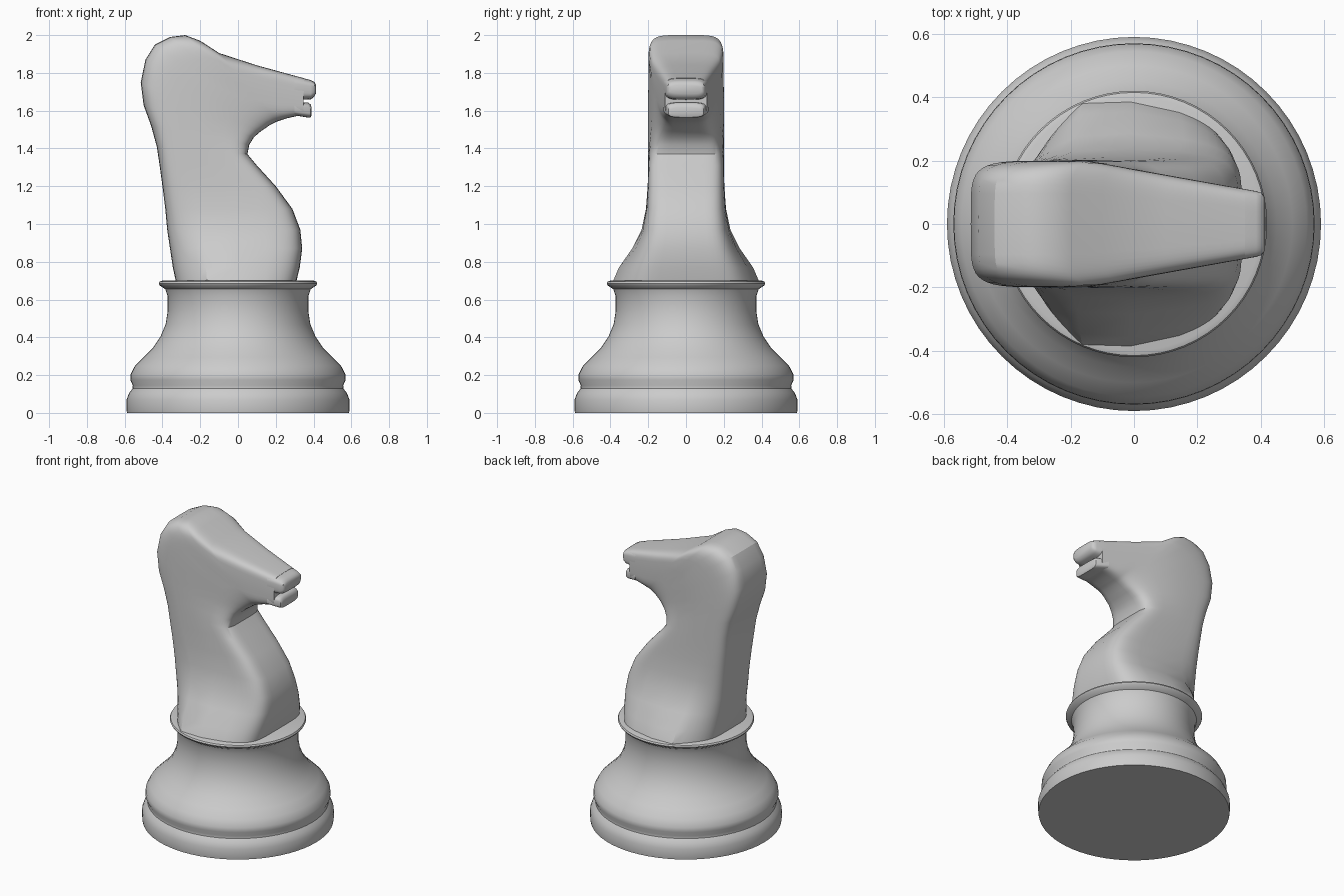
import bpy, bmesh, math

cube = bpy.data.objects.get("Cube")
if cube:
    bpy.data.objects.remove(cube, do_unlink=True)

grey = bpy.data.materials.new("plain_grey")
grey.use_nodes = True
colour = (0.6, 0.6, 0.6, 1)
grey.diffuse_color = colour
grey.node_tree.nodes["Principled BSDF"].inputs["Base Color"].default_value = colour


def loft(name, rings, angle):
    """Skin closed rings of equal length, cap both ends and shade."""
    bm = bmesh.new()
    loops = [[bm.verts.new(p) for p in ring] for ring in rings]
    n = len(loops[0])
    for a, b in zip(loops, loops[1:]):
        for i in range(n):
            j = (i + 1) % n
            bm.faces.new((a[i], a[j], b[j], b[i]))
    bm.faces.new(loops[0][::-1])
    bm.faces.new(loops[-1])
    bmesh.ops.recalc_face_normals(bm, faces=bm.faces)
    mesh = bpy.data.meshes.new(name)
    bm.to_mesh(mesh)
    bm.free()
    obj = bpy.data.objects.new(name, mesh)
    bpy.context.collection.objects.link(obj)
    mesh.materials.append(grey)
    bpy.ops.object.select_all(action="DESELECT")
    obj.select_set(True)
    bpy.context.view_layer.objects.active = obj
    bpy.ops.object.shade_smooth_by_angle(angle=math.radians(angle))
    return obj


def clamp(v):
    return max(0, min(1, v))


def power(v, e):
    return math.copysign(abs(v) ** e, v)


def half_width(x, z, w):
    """Spread the skirt most amidships and taper the head to the muzzle."""
    spread = min(clamp((x + 0.36) / 0.2), 1 - 0.5 * clamp((x - 0.05) / 0.27))
    w = min(w, 0.2) + max(0, w - 0.2) * spread
    head = 0.2 - 0.18 * max(0, x + 0.15)
    return w + (min(w, head) - w) * clamp((z - 1.35) / 0.15)


def section(back, front, w, e=0.36, n=48):
    """Rounded box section spanning two points of the side outline."""
    ring = []
    for i in range(n):
        a = math.tau * i / n
        t = 0.5 + 0.5 * power(math.cos(a), e)
        x = back[0] + (front[0] - back[0]) * t
        z = back[1] + (front[1] - back[1]) * t
        ring.append((x, half_width(x, z, w) * power(math.sin(a), e), z))
    return ring


# Turned pedestal
profile = [(.588, 0), (.59, .015), (.59, .07), (.577, .105), (.558, .128),
           (.557, .145), (.57, .175), (.568, .205), (.545, .25), (.5, .295),
           (.45, .345), (.41, .405), (.383, .47), (.372, .54), (.373, .62),
           (.385, .655), (.415, .675), (.42, .685), (.415, .695), (.4, .7)]
loft("pedestal", [[(r * math.cos(math.tau * i / 64), r * math.sin(math.tau * i / 64), z)
                   for i in range(64)] for r, z in profile], 30)

# Chest, neck and head: back point, front point, half width
body = [((-.33, .70), (.31, .70), .385), ((-.345, .77), (.327, .77), .355),
        ((-.36, .87), (.34, .87), .285), ((-.375, .97), (.33, .97), .235),
        ((-.385, 1.08), (.288, 1.08), .212), ((-.40, 1.2), (.20, 1.2), .203),
        ((-.415, 1.31), (.10, 1.31), .2), ((-.43, 1.41), (.05, 1.37), .2),
        ((-.46, 1.52), (.06, 1.42), .2), ((-.50, 1.63), (.085, 1.46), .203),
        ((-.515, 1.75), (.12, 1.49), .206), ((-.49, 1.87), (.15, 1.51), .206),
        ((-.44, 1.95), (.17, 1.525), .203), ((-.36, 1.99), (.19, 1.535), .2),
        ((-.28, 2.0), (.2, 1.54), .2), ((-.2, 1.97), (.215, 1.545), .2),
        ((-.1, 1.905), (.23, 1.55), .2), ((.1, 1.84), (.26, 1.56), .2),
        ((.3, 1.785), (.32, 1.573), .2), ((.35, 1.772), (.345, 1.572), .2)]
loft("horse_body", [section(*s) for s in body], 30)

# Lips, parted by the mouth notch
lips = {
    "upper_lip": [((.3, 1.783), (.3, 1.655), .2), ((.385, 1.762), (.385, 1.66), .105),
                  ((.405, 1.752), (.402, 1.672), .098), ((.413, 1.735), (.412, 1.69), .085)],
    "lower_lip": [((.3, 1.645), (.3, 1.575), .12), ((.372, 1.643), (.372, 1.563), .1),
                  ((.385, 1.632), (.385, 1.565), .094), ((.39, 1.615), (.39, 1.575), .082)],
}
for name, parts in lips.items():
    loft(name, [section(*s, e=0.5) for s in parts], 40)
